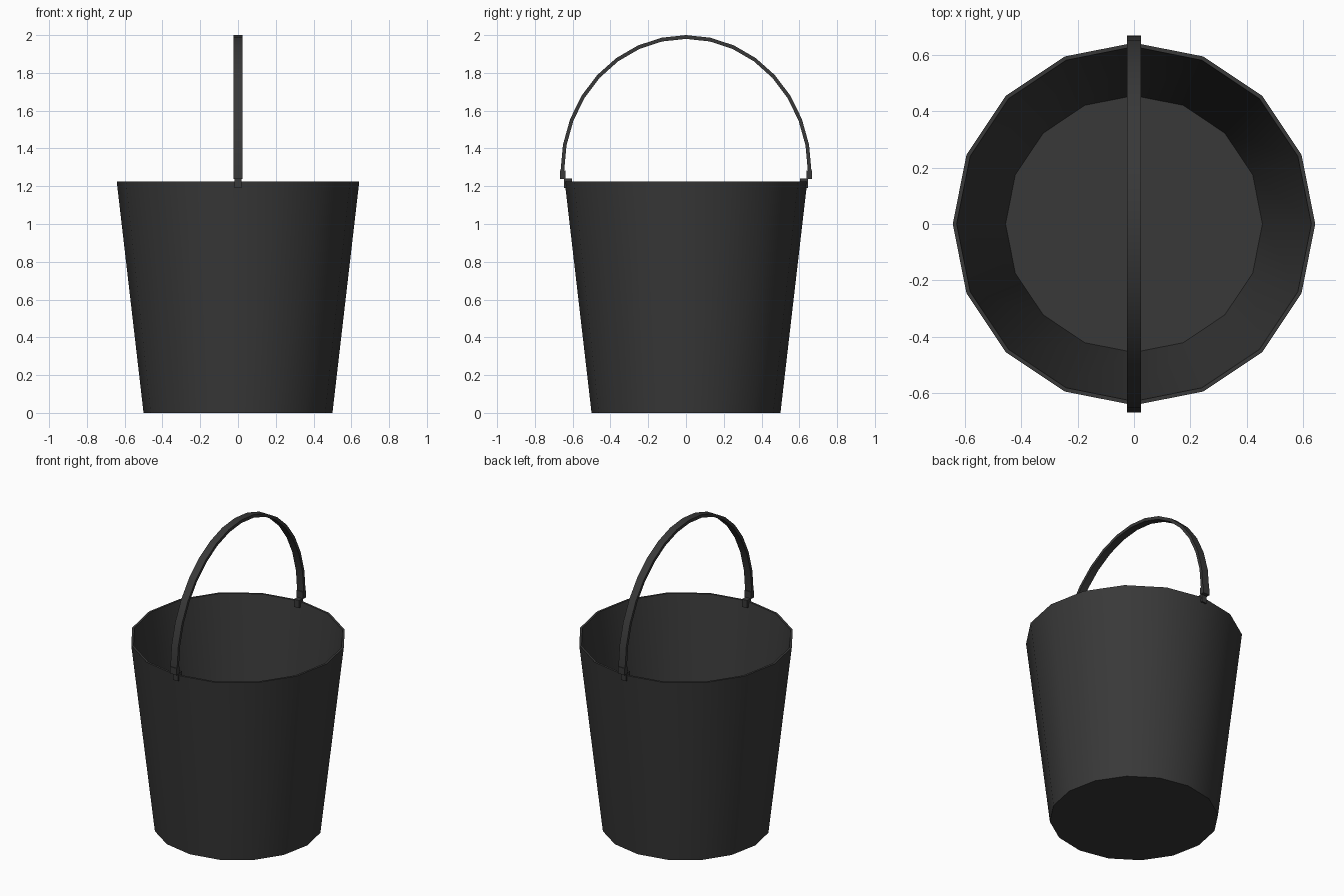
import bpy, bmesh
from math import sin, cos, pi

if "Cube" in bpy.data.objects:
    bpy.data.objects.remove(bpy.data.objects["Cube"])


def finish(name, bm, smooth=True):
    bmesh.ops.recalc_face_normals(bm, faces=bm.faces)
    mesh = bpy.data.meshes.new(name)
    bm.to_mesh(mesh)
    bm.free()
    ob = bpy.data.objects.new(name, mesh)
    bpy.context.collection.objects.link(ob)
    mat = bpy.data.materials.get("dark_metal") or bpy.data.materials.new("dark_metal")
    mat.diffuse_color = (0.04, 0.04, 0.04, 1)
    mat.use_nodes = True
    mat.node_tree.nodes["Principled BSDF"].inputs["Base Color"].default_value = mat.diffuse_color
    mesh.materials.append(mat)
    if smooth:
        bpy.ops.object.select_all(action='DESELECT')
        ob.select_set(True)
        bpy.context.view_layer.objects.active = ob
        bpy.ops.object.shade_smooth_by_angle()
    return ob


def bridge(bm, a, b):
    n = len(a)
    for i in range(n):
        bm.faces.new((a[i], a[(i + 1) % n], b[(i + 1) % n], b[i]))


# Bucket: 16-sided tapered shell, outside bottom -> rim -> inside floor
bm = bmesh.new()
profile = [(0.50, 0.0), (0.642, 1.225), (0.628, 1.225), (0.455, 0.03)]
rings = [[bm.verts.new((r * cos(2 * pi * i / 16), r * sin(2 * pi * i / 16), z))
          for i in range(16)] for r, z in profile]
for a, b in zip(rings, rings[1:]):
    bridge(bm, a, b)
bm.faces.new(rings[0])
bm.faces.new(rings[-1])
finish("bucket", bm)

# Handle: flat strip swept over a half ellipse, with short straight ends
bm = bmesh.new()
half_width = 0.024
path = [(sin(a), cos(a), 1.28) for a in (-pi / 2 + pi * i / 16 for i in range(17))]
path = [(-1, 0, 1.25)] + path + [(1, 0, 1.25)]
sections = []
for s, c, z0 in path:
    outer = (0.664 * s, z0 + 0.72 * c)
    inner = (0.645 * s, z0 + 0.70 * c)
    sections.append([bm.verts.new((x, p[0], p[1])) for x, p in (
        (-half_width, outer), (half_width, outer),
        (half_width, inner), (-half_width, inner))])
for a, b in zip(sections, sections[1:]):
    bridge(bm, a, b)
bm.faces.new(sections[0])
bm.faces.new(sections[-1])
finish("handle", bm)


# Handle mounts: end block on the strip and a tab hooked over the rim
def box(name, size, centre):
    bm = bmesh.new()
    bmesh.ops.create_cube(bm, size=1)
    for v in bm.verts:
        v.co = [v.co[k] * size[k] + centre[k] for k in range(3)]
    finish(name, bm, smooth=False)


for side, label in ((-1, "front"), (1, "back")):
    box(label + "_handle_end", (0.048, 0.03, 0.045), (0, side * 0.653, 1.262))
    box(label + "_rim_tab", (0.036, 0.042, 0.05), (0, side * 0.625, 1.216))
